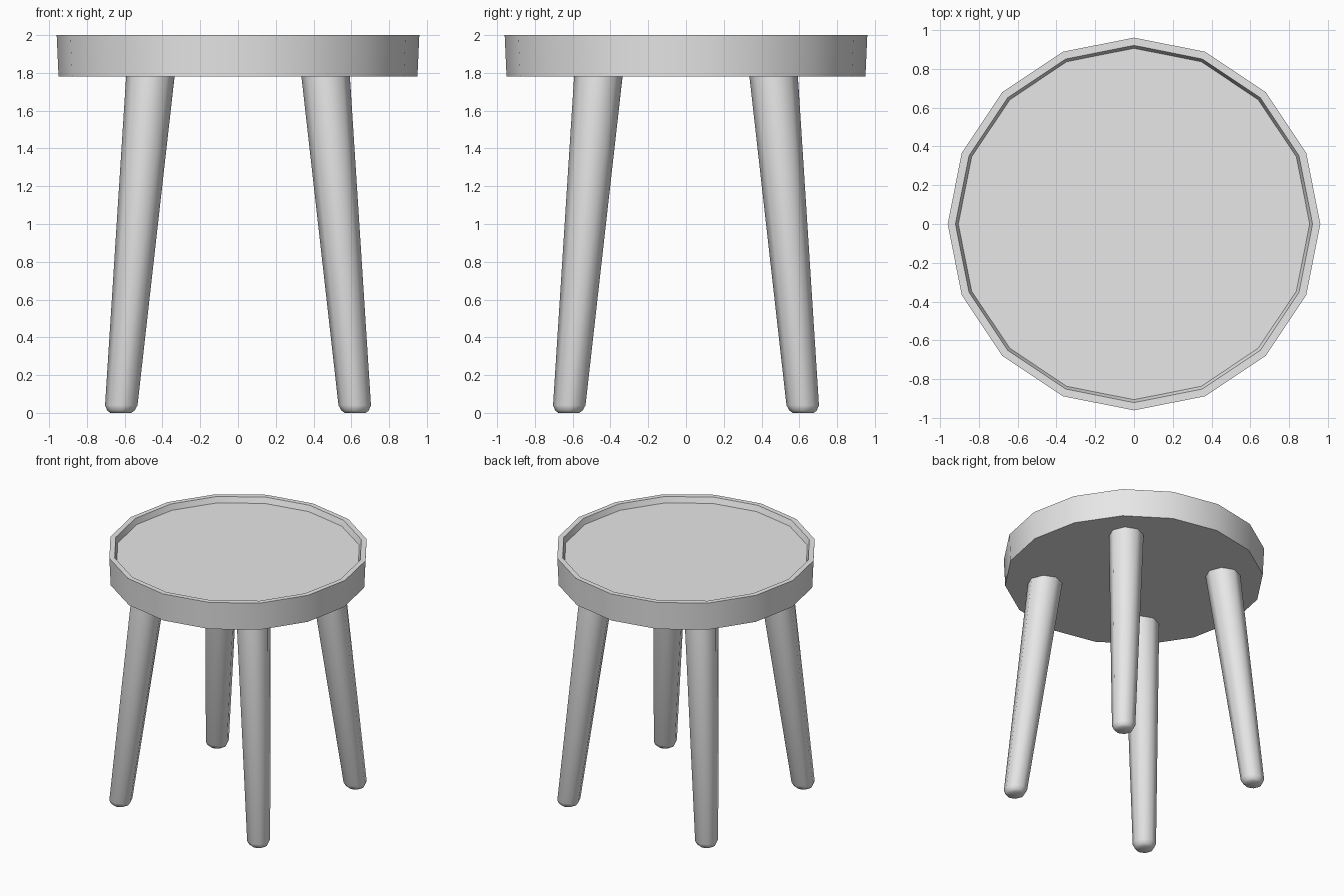
import bpy
import bmesh
from math import cos, sin, pi, radians

cube = bpy.data.objects.get("Cube")
if cube:
    bpy.data.objects.remove(cube, do_unlink=True)

grey = bpy.data.materials.new("plain_grey")
grey.use_nodes = True
grey.diffuse_color = (0.8, 0.8, 0.8, 1)
grey.node_tree.nodes["Principled BSDF"].inputs["Base Color"].default_value = (0.8, 0.8, 0.8, 1)


def loft(name, sides, rings, smooth_angle):
    """Join polygon rings (x, y, z, radius) into a closed solid."""
    bm = bmesh.new()
    loops = []
    for x, y, z, r in rings:
        angles = [2 * pi * i / sides for i in range(sides)]
        loops.append([bm.verts.new((x + r * cos(a), y + r * sin(a), z)) for a in angles])
    for low, high in zip(loops, loops[1:]):
        for i in range(sides):
            j = (i + 1) % sides
            bm.faces.new((low[i], low[j], high[j], high[i]))
    bm.faces.new(loops[0][::-1])
    bm.faces.new(loops[-1])
    bmesh.ops.recalc_face_normals(bm, faces=bm.faces)
    mesh = bpy.data.meshes.new(name)
    bm.to_mesh(mesh)
    bm.free()
    mesh.materials.append(grey)
    obj = bpy.data.objects.new(name, mesh)
    bpy.context.collection.objects.link(obj)
    bpy.ops.object.select_all(action='DESELECT')
    obj.select_set(True)
    bpy.context.view_layer.objects.active = obj
    bpy.ops.object.shade_smooth_by_angle(angle=radians(smooth_angle))
    return obj


# Round seat with a raised rim and a shallow recess
seat_profile = [(1.78, 0.95), (2.0, 0.96), (2.0, 0.92), (1.955, 0.905)]
loft("seat", 16, [(0, 0, z, r) for z, r in seat_profile], 30)

# Four splayed, tapered legs with rounded feet: height, offset, radius
leg_profile = [(0, 0.621, 0.055), (0.012, 0.62, 0.072),
               (0.04, 0.618, 0.086), (1.85, 0.458, 0.13)]
for side, sx in (("left", 1), ("right", -1)):
    for end, sy in (("front", -1), ("back", 1)):
        rings = [(sx * d, sy * d, z, r) for z, d, r in leg_profile]
        loft(f"{end}_{side}_leg", 8, rings, 60)
